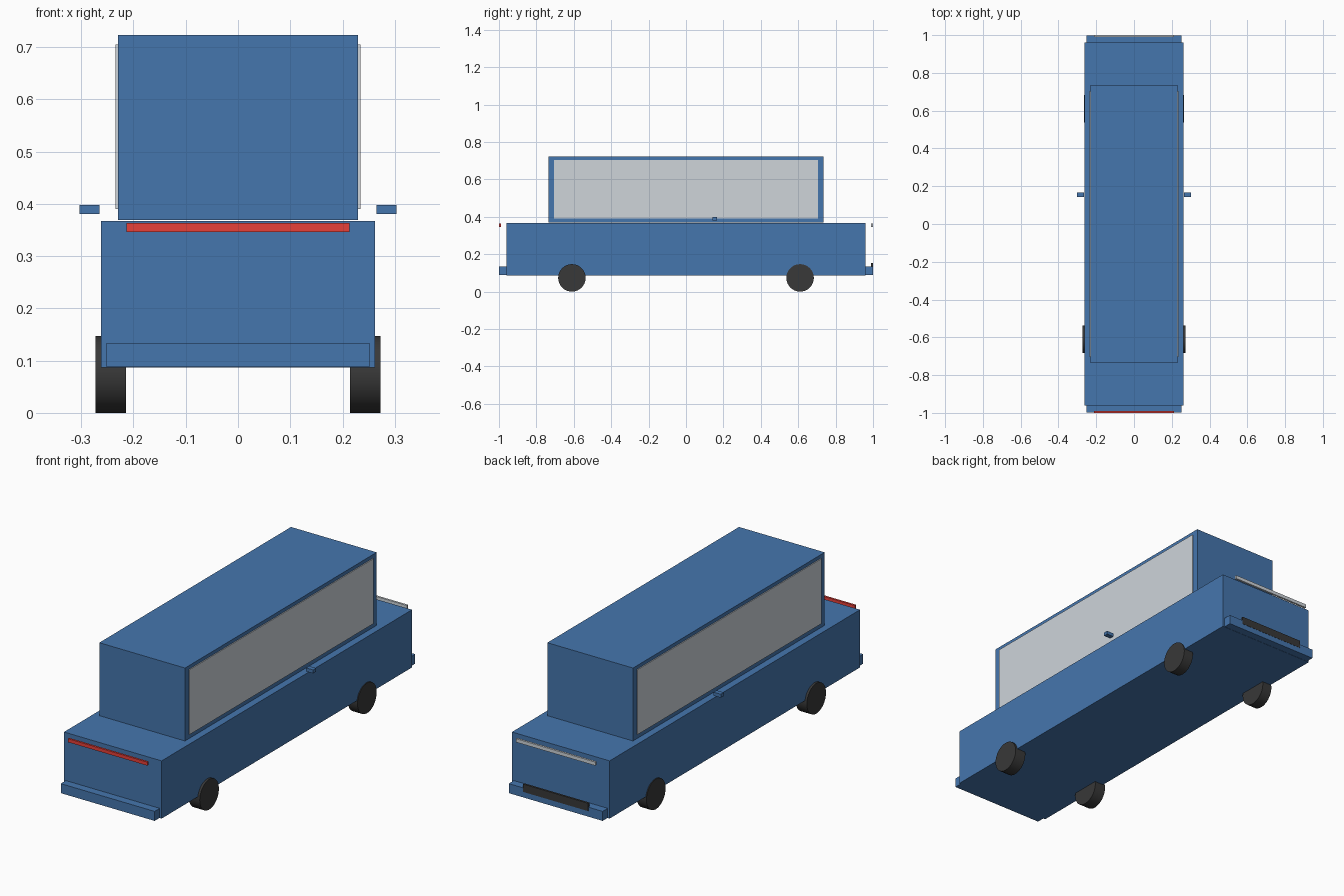
import bpy
import math

if "Cube" in bpy.data.objects:
    bpy.data.objects.remove(bpy.data.objects["Cube"])


def material(name, color):
    m = bpy.data.materials.new(name)
    m.diffuse_color = (*color, 1)
    m.use_nodes = True
    m.node_tree.nodes["Principled BSDF"].inputs["Base Color"].default_value = m.diffuse_color
    return m


blue = material("blue_paint", (0.06, 0.18, 0.42))
red = material("red_lens", (0.8, 0.05, 0.04))
dark = material("dark_rubber", (0.04, 0.04, 0.04))
pale = material("pale_glass", (0.62, 0.66, 0.7))


def box(name, x, y, z, mat):
    """Box from (min, max) pairs on each axis."""
    spans = (x, y, z)
    bpy.ops.mesh.primitive_cube_add(size=1, location=[(a + b) / 2 for a, b in spans])
    ob = bpy.context.object
    ob.name = name
    ob.scale = [b - a for a, b in spans]
    bpy.ops.object.transform_apply(location=False, rotation=False, scale=True)
    ob.data.materials.append(mat)
    return ob


def wheel(name, side, y, inner, outer):
    bpy.ops.mesh.primitive_cylinder_add(
        vertices=32, radius=0.0735, depth=outer - inner,
        location=(side * (inner + outer) / 2, y, 0.0735),
        rotation=(0, math.pi / 2, 0))
    ob = bpy.context.object
    ob.name = name
    ob.data.materials.append(dark)
    bpy.ops.object.shade_smooth_by_angle()


# Body and cabin
box("lower_body", (-0.262, 0.262), (-0.96, 0.96), (0.087, 0.367), blue)
box("cabin", (-0.23, 0.23), (-0.735, 0.735), (0.369, 0.723), blue)

# Bumpers, light bars and grille at the two ends
for end, label, lens in ((-1, "front", red), (1, "rear", pale)):
    near, far = sorted((end * 0.96, end * 0.999)), sorted((end * 0.99, end))
    box(label + "_bumper", (-0.252, 0.252), near, (0.088, 0.134), blue)
    box(label + "_light_bar", (-0.213, 0.213), far, (0.346, 0.363), lens)
box("rear_grille", (-0.175, 0.175), (0.99, 1.0), (0.115, 0.153), dark)

# Side windows, mirrors and wheels
for side, label in ((-1, "left"), (1, "right")):
    box(label + "_window", sorted((side * 0.225, side * 0.2345)),
        (-0.705, 0.705), (0.39, 0.705), pale)
    box(label + "_mirror", sorted((side * 0.265, side * 0.303)),
        (0.143, 0.166), (0.381, 0.398), blue)
    wheel(label + "_front_wheel", side, -0.61, 0.214, 0.273)
    wheel(label + "_rear_wheel", side, 0.61, 0.214, 0.266)
